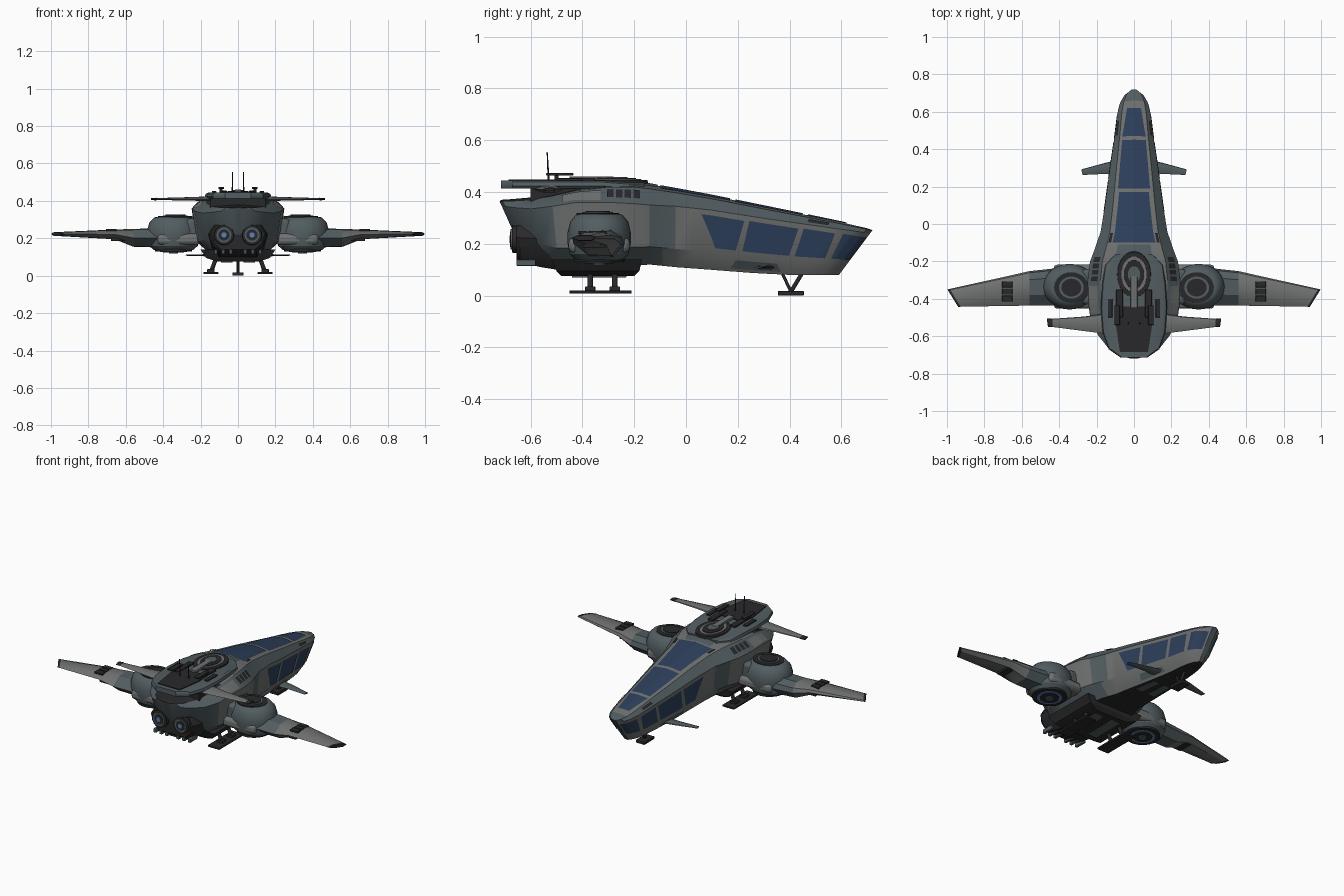
import bpy, bmesh
from math import sin, cos, pi
from mathutils import Vector

old = bpy.data.objects.get("Cube")
if old:
    bpy.data.objects.remove(old)


def material(name, rgb):
    m = bpy.data.materials.new(name)
    m.use_nodes = True
    m.diffuse_color = (*rgb, 1)
    node = m.node_tree.nodes["Principled BSDF"]
    node.inputs["Base Color"].default_value = (*rgb, 1)
    node.inputs["Roughness"].default_value = 0.6
    return m


GREY = material("hull grey", (0.16, 0.165, 0.165))
SLATE = material("slate panel", (0.085, 0.11, 0.12))
DARK = material("dark metal", (0.022, 0.022, 0.024))
GLASS = material("blue glass", (0.026, 0.05, 0.105))
GLOW = material("engine blue", (0.1, 0.22, 0.5))


def add(name, verts, faces, mats, index=None, mirror=False, bevel=0):
    me = bpy.data.meshes.new(name)
    me.from_pydata([tuple(v) for v in verts], [], faces)
    for m in mats:
        me.materials.append(m)
    if index:
        for p in me.polygons:
            p.material_index = index(p.index)
    bm = bmesh.new()
    bm.from_mesh(me)
    bmesh.ops.recalc_face_normals(bm, faces=bm.faces)
    bm.to_mesh(me)
    bm.free()
    ob = bpy.data.objects.new(name, me)
    bpy.context.collection.objects.link(ob)
    if bevel:
        mod = ob.modifiers.new("bevel", "BEVEL")
        mod.width, mod.segments = bevel, 2
    if mirror:
        ob.modifiers.new("mirror", "MIRROR").use_clip = False
    bpy.ops.object.select_all(action="DESELECT")
    bpy.context.view_layer.objects.active = ob
    ob.select_set(True)
    bpy.ops.object.shade_smooth_by_angle(angle=0.55)
    return ob


def loft(name, rings, mat, mirror=False, bevel=0):
    n = len(rings[0])
    verts = [v for r in rings for v in r]
    faces = [(i * n + j, i * n + (j + 1) % n, (i + 1) * n + (j + 1) % n, (i + 1) * n + j)
             for i in range(len(rings) - 1) for j in range(n)]
    faces += [tuple(range(n)), tuple(range(len(verts) - n, len(verts)))]
    return add(name, verts, faces, [mat], None, mirror, bevel)


def box(name, x, y, z, mat, mirror=False, bevel=0.003):
    rings = [[(x[0], y[0], h), (x[1], y[0], h), (x[1], y[1], h), (x[0], y[1], h)] for h in z]
    return loft(name, rings, mat, mirror, bevel)


def rod(name, a, b, r, mat, mirror=False, r2=None, n=20):
    a, b = Vector(a), Vector(b)
    q = (b - a).to_track_quat("Z", "Y")
    rings = [[c + q @ Vector((s * cos(2 * pi * k / n), s * sin(2 * pi * k / n), 0))
              for k in range(n)] for c, s in ((a, r), (b, r2 or r))]
    return loft(name, rings, mat, mirror)


def ellipse(cx, cy, rx, ry, z, n=28):
    return [(cx + rx * cos(2 * pi * k / n), cy + ry * sin(2 * pi * k / n), z) for k in range(n)]


# Hull stations: y, half width, bottom, rim height, top, rake
STATIONS = [
    (-0.72, 0.03, 0.17, 0.35, 0.365, -0.45), (-0.71, 0.09, 0.165, 0.345, 0.37, -0.45),
    (-0.68, 0.135, 0.16, 0.34, 0.372, -0.42), (-0.61, 0.19, 0.14, 0.335, 0.378, -0.3),
    (-0.52, 0.232, 0.115, 0.345, 0.395, -0.1), (-0.42, 0.245, 0.11, 0.36, 0.42, 0),
    (-0.3, 0.248, 0.11, 0.36, 0.435, 0), (-0.2, 0.235, 0.115, 0.355, 0.437, 0),
    (-0.14, 0.212, 0.12, 0.35, 0.43, 0), (-0.04, 0.178, 0.11, 0.345, 0.412, 0),
    (0.1, 0.156, 0.1, 0.33, 0.386, 0.02), (0.3, 0.13, 0.088, 0.3, 0.345, 0.2),
    (0.5, 0.102, 0.08, 0.272, 0.304, 0.45), (0.6, 0.09, 0.08, 0.258, 0.283, 0.6),
    (0.66, 0.075, 0.08, 0.25, 0.269, 0.7), (0.7, 0.052, 0.08, 0.244, 0.26, 0.75),
    (0.72, 0.018, 0.08, 0.24, 0.253, 0.75)]


def hull_point(y, t):
    """Point on the left hull side: t runs from keel (0) to spine (5)."""
    k = 0
    while k < len(STATIONS) - 2 and y > STATIONS[k + 1][0]:
        k += 1
    a, b = STATIONS[k], STATIONS[k + 1]
    f = (y - a[0]) / (b[0] - a[0])
    w, zb, zr, zt, rake = (p + (q - p) * f for p, q in zip(a[1:], b[1:]))
    section = [(0, zb), (0.58 * w, zb), (0.9 * w, zb + 0.3 * (zr - zb)), (w, zr),
               (0.72 * w, zr + 0.78 * (zt - zr)), (0, zt)]
    i = min(int(t), 4)
    p, q = Vector(section[i]), Vector(section[i + 1])
    x, z = p.lerp(q, t - i)
    return Vector((x, y - rake * (zt - z), z))


def grid(rows, cols):
    return [(i * cols + j, i * cols + j + 1, (i + 1) * cols + j + 1, (i + 1) * cols + j)
            for i in range(rows - 1) for j in range(cols - 1)]


def patch(name, corners, mat, lift=0.004, n=12):
    """Thin plate on the hull between (y, t) corners: rear low, front low, front high, rear high."""
    a, b, c, d = (Vector(p) for p in corners)
    verts = []
    for i in range(n):
        for j in range(n):
            u, v = i / (n - 1), j / (n - 1)
            y, t = a.lerp(b, u).lerp(d.lerp(c, u), v)
            e = 0.002 if t < 4.99 else -0.002
            nor = (hull_point(y + 0.002, t) - hull_point(y - 0.002, t)).cross(
                (hull_point(y, t + e) - hull_point(y, t)) / e).normalized()
            point = hull_point(y, t) + nor * lift
            verts.append((max(point.x, 0) if t < 4.99 else 0, point.y, point.z))
    return add(name, verts, grid(n, n), [mat], None, True)


# Main hull
ys = sorted({s[0] for s in STATIONS} | {-0.36, -0.09, 0.03, 0.2, 0.4, 0.55})
cols = 6
quads = grid(len(ys), cols)
ends = [tuple(range(cols)), tuple(range((len(ys) - 1) * cols, len(ys) * cols))]


def hull_colour(f):
    if f >= len(quads):
        return 1
    y, t = ys[f // 5], f % 5
    if t == 0 or (t == 4 and y < -0.5):
        return 2
    if t == 3 or (t == 4 and y > 0.64):
        return 1
    if t == 1:
        return int(y < -0.1)
    return int(t == 2 and (-0.15 < y < -0.05 or y < -0.6))


hull = add("hull", [hull_point(y, t) for y in ys for t in range(cols)], quads + ends,
           [GREY, SLATE, DARK], hull_colour, True)

# Canopy and side windows
for k, (y0, y1, t0, t1) in enumerate([(-0.1, 0.17, 4.2, 4.25), (0.19, 0.45, 4.18, 4.2),
                                      (0.47, 0.62, 4.18, 4.4)]):
    patch(f"canopy_window_{k + 1}", [(y0, t0), (y1, t1), (y1, 5), (y0, 5)], GLASS)
for k, low in enumerate([(0.12, 0.215, 0.235, 0.06), (0.245, 0.46, 0.455, 0.255),
                         (0.485, 0.62, 0.6, 0.475), (0.645, 0.715, 0.715, 0.63)]):
    heights = (2.1, 2.1, 2.86, 2.88)
    patch(f"side_window_{k + 1}", list(zip(low, heights)), GLASS)

# Hull details: shoulder vents, hinges, lamps, belly panels
for k in range(4):
    y = -0.305 + k * 0.034
    patch(f"shoulder_vent_{k + 1}", [(y, 3.3), (y + 0.025, 3.3), (y + 0.025, 3.8), (y, 3.8)], DARK)
patch("canopy_hinge", [(-0.1, 4.05), (-0.05, 4.05), (-0.05, 4.15), (-0.1, 4.15)], DARK, 0.008)
patch("nose_lamp", [(0.48, 3.25), (0.56, 3.25), (0.56, 3.7), (0.48, 3.7)], DARK)
patch("shoulder_panel", [(-0.48, 3.15), (-0.33, 3.1), (-0.33, 3.8), (-0.48, 3.8)], GREY)
patch("lower_side_panel", [(0.2, 1.2), (0.45, 1.2), (0.42, 1.7), (0.22, 1.7)], SLATE)
patch("belly_panel", [(0.1, 0.2), (0.3, 0.2), (0.3, 0.8), (0.1, 0.8)], SLATE)

# Roof deck with rear overhang
outline = [(0.1, -0.16), (0.155, -0.22), (0.17, -0.32), (0.178, -0.45), (0.168, -0.58),
           (0.135, -0.67), (0.07, -0.715)]
outline += [(-x, y) for x, y in reversed(outline)]
loft("roof_deck", [[(x * s, y, z + (0.008 if y < -0.3 else 0)) for x, y in outline]
                   for s, z in ((0.95, 0.406), (1, 0.415), (0.97, 0.43), (0.9, 0.436))], SLATE)
box("roof_support", (-0.15, 0.15), (-0.6, -0.4), (0.35, 0.415), DARK)
loft("rear_deck_panel", [[(x, y, z) for x, y in ((0.085, -0.44), (0.1, -0.52), (0.075, -0.685),
     (-0.075, -0.685), (-0.1, -0.52), (-0.085, -0.44))] for z in (0.438, 0.449)], DARK)
patch("roof_strip", [(-0.17, 4.4), (-0.11, 4.4), (-0.11, 5), (-0.17, 5)], SLATE)

# Roof hatch rings, rails and antennas
for name, ry, rx, z, mat in (("hatch_base", 0.125, 0.092, 0.447, DARK),
                             ("hatch_ring", 0.1, 0.07, 0.451, GREY),
                             ("hatch_well", 0.08, 0.055, 0.454, DARK),
                             ("hatch_cap", 0.045, 0.034, 0.458, SLATE)):
    loft(name, [ellipse(0, -0.27, rx, ry, 0.425), ellipse(0, -0.27, rx * 0.97, ry * 0.97, z)], mat)
box("hatch_spine", (-0.018, 0.018), (-0.45, -0.28), (0.43, 0.46), GREY)
box("roof_rail", (0.06, 0.095), (-0.5, -0.35), (0.43, 0.455), DARK, True)
box("roof_block", (0.115, 0.14), (-0.5, -0.4), (0.43, 0.452), DARK, True)
rod("antenna_mast", (0.03, -0.53, 0.44), (0.03, -0.536, 0.555), 0.004, DARK, True, 0.002, 8)
rod("sensor_post", (0.09, -0.5, 0.44), (0.09, -0.5, 0.468), 0.008, DARK, True)
box("sensor_bar", (0.075, 0.105), (-0.54, -0.435), (0.464, 0.474), DARK, True)

# Rear engine block and nozzles
block = [(0.1, 0.02), (0.14, 0.06), (0.16, 0.13), (0.13, 0.185), (0.05, 0.195)]
block += [(-x, z) for x, z in reversed(block)]
loft("engine_block", [[(x * s, y, b + z * h) for x, z in block] for y, s, b, h in
     ((-0.45, 1, 0.07, 1.1), (-0.56, 1, 0.09, 1), (-0.64, 0.97, 0.11, 0.87),
      (-0.655, 0.9, 0.125, 0.78))], DARK)
rod("nozzle", (0.075, -0.6, 0.218), (0.075, -0.672, 0.218), 0.062, DARK, True, 0.052)
rod("nozzle_ring", (0.075, -0.66, 0.218), (0.075, -0.677, 0.218), 0.04, SLATE, True)
rod("nozzle_core", (0.075, -0.66, 0.218), (0.075, -0.68, 0.218), 0.03, DARK, True)
rod("nozzle_glow", (0.075, -0.66, 0.218), (0.075, -0.682, 0.218), 0.014, GLOW, True)
for k in range(3):
    x = 0.03 + 0.04 * k
    box(f"exhaust_fin_{k + 1}", (x, x + 0.018), (-0.655, -0.58), (0.115, 0.14), SLATE, True)

# Belly box
loft("belly_box", [[(x, y0, z), (x, y1, z), (-x, y1, z), (-x, y0, z)] for x, y0, y1, z in
     ((0.11, -0.48, -0.2, 0.075), (0.17, -0.5, -0.18, 0.095), (0.2, -0.52, -0.17, 0.14))], DARK)
box("belly_hatch", (0.03, 0.09), (-0.44, -0.23), (0.07, 0.08), SLATE, True)


def wing(name, sections, mat):
    """Sections: leading x, y, trailing x, y, bottom z, top z."""
    shape = [(0, 0.45), (0.05, 0.75), (0.25, 1), (0.7, 0.95), (1, 0.5), (0.7, 0.02), (0.2, 0)]
    rings = [[(xl + (xt - xl) * u, yl + (yt - yl) * u, zb + (zt - zb) * v) for u, v in shape]
             for xl, yl, xt, yt, zb, zt in sections]
    return loft(name, rings, mat, True)


# Wings, tail fins, canards
root = (0.56, -0.252, 0.56, -0.436, 0.155, 0.25)
mid = (0.66, -0.275, 0.66, -0.438, 0.195, 0.247)
wing("wing_root", [(0.4, -0.235, 0.4, -0.435, 0.15, 0.255), root], SLATE)
wing("wing_panel", [root, mid, (0.99, -0.348, 0.932, -0.442, 0.213, 0.233)], GREY)
wing("wing_tip", [(0.985, -0.347, 0.927, -0.443, 0.211, 0.235),
                  (0.998, -0.35, 0.94, -0.443, 0.213, 0.233)], DARK)
for k in range(3):
    y = -0.415 + k * 0.038
    box(f"wing_vent_{k + 1}", (0.65, 0.705), (y, y + 0.032), (0.238, 0.25), DARK, True, 0.002)
box("wing_underside_vent", (0.6, 0.68), (-0.4, -0.31), (0.185, 0.21), DARK, True)
wing("tail_fin", [(0.13, -0.475, 0.13, -0.59, 0.398, 0.425), (0.27, -0.495, 0.27, -0.572, 0.402, 0.42),
                  (0.44, -0.507, 0.44, -0.55, 0.405, 0.415)], GREY)
wing("tail_fin_tip", [(0.435, -0.504, 0.435, -0.552, 0.403, 0.417),
                      (0.466, -0.506, 0.46, -0.552, 0.404, 0.416)], DARK)
wing("canard", [(0.07, 0.345, 0.07, 0.265, 0.1, 0.118), (0.15, 0.328, 0.15, 0.268, 0.103, 0.116),
                (0.282, 0.292, 0.275, 0.262, 0.107, 0.112)], SLATE)

# Wing pods with top intakes and lift fans below
PX, PY = 0.345, -0.335
loft("pod", [ellipse(PX, PY, 0.14 * s, 0.122 * s, z) for s, z in
             ((0.75, 0.137), (0.93, 0.16), (1, 0.2), (1, 0.245), (0.92, 0.285), (0.75, 0.31),
              (0.65, 0.315))], SLATE, True)
box("pod_band", (0.2, 0.43), (PY - 0.118, PY + 0.118), (0.165, 0.225), GREY, True, 0.02)
box("pod_bridge", (0.18, 0.28), (-0.43, -0.24), (0.17, 0.305), SLATE, True, 0.02)
for name, s, z, mat in (("intake", 1, 0.318, DARK), ("intake_rim", 0.72, 0.322, SLATE),
                        ("intake_cover", 0.58, 0.326, DARK)):
    loft(name, [ellipse(PX - 0.01, PY - 0.005, 0.092 * s, 0.082 * s, h) for h in (0.29, z)], mat, True)
for name, r, z, mat in (("fan_ring", 0.098, 0.13, DARK), ("fan_glow", 0.072, 0.127, GLOW),
                        ("fan_plate", 0.055, 0.124, DARK), ("fan_hub", 0.024, 0.118, SLATE)):
    rod(name, (PX, PY, 0.16), (PX, PY, z), r, mat, True, None, 28)

# Landing gear
box("rear_skid", (0.105, 0.185), (-0.45, -0.21), (0.008, 0.02), DARK, True)
for k, y in enumerate((-0.37, -0.275)):
    rod(f"rear_strut_{k + 1}", (0.115, y, 0.1), (0.145, y, 0.018), 0.011, DARK, True, None, 12)
    box(f"rear_foot_{k + 1}", (0.125, 0.165), (y - 0.02, y + 0.02), (0.015, 0.035), DARK, True)
box("front_skid", (-0.03, 0.03), (0.355, 0.455), (0, 0.018), DARK)
rod("front_strut", (0, 0.45, 0.09), (0, 0.405, 0.015), 0.008, DARK, False, None, 12)
rod("front_brace", (0, 0.37, 0.09), (0, 0.405, 0.015), 0.006, DARK, False, None, 12)
